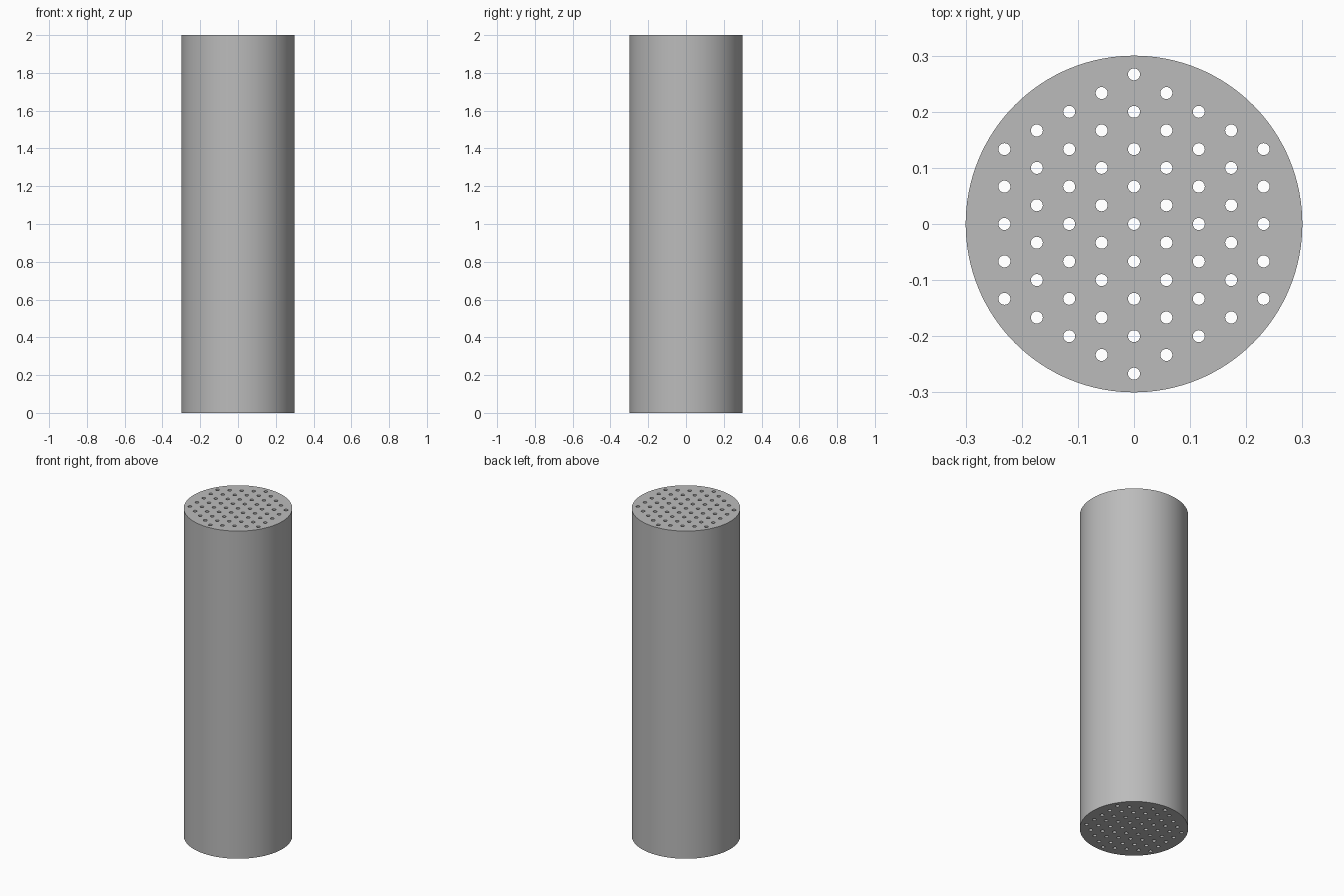
import bpy, bmesh
from math import cos, sin, pi, sqrt

if "Cube" in bpy.data.objects:
    bpy.data.objects.remove(bpy.data.objects["Cube"], do_unlink=True)

RADIUS, HEIGHT = 0.3, 2.0
HOLE_RADIUS, PITCH, RINGS = 0.0107, 0.2 / 3, 4

grey = bpy.data.materials.new("plain_grey")
grey.use_nodes = True
colour = (0.5, 0.5, 0.5, 1.0)
grey.diffuse_color = colour
grey.node_tree.nodes["Principled BSDF"].inputs["Base Color"].default_value = colour


def ring(bm, x, y, radius, sides):
    """Closed loop of edges on the ground plane."""
    verts = [bm.verts.new((x + radius * cos(2 * pi * i / sides),
                           y + radius * sin(2 * pi * i / sides), 0))
             for i in range(sides)]
    return [bm.edges.new((verts[i - 1], verts[i])) for i in range(sides)]


# Cross-section: outer circle with a hexagonal pattern of 61 channels
bm = bmesh.new()
edges = ring(bm, 0, 0, RADIUS, 128)
for column in range(-RINGS, RINGS + 1):
    count = 2 * RINGS + 1 - abs(column)
    for row in range(count):
        edges += ring(bm, column * PITCH * sqrt(3) / 2,
                      (row - (count - 1) / 2) * PITCH, HOLE_RADIUS, 24)
bmesh.ops.triangle_fill(bm, edges=edges, use_beauty=True, normal=(0, 0, 1))

# Raise the section into a solid with channels running right through
raised = bmesh.ops.extrude_face_region(bm, geom=bm.faces[:], use_keep_orig=True)
top = [v for v in raised["geom"] if isinstance(v, bmesh.types.BMVert)]
bmesh.ops.translate(bm, verts=top, vec=(0, 0, HEIGHT))
bmesh.ops.recalc_face_normals(bm, faces=bm.faces[:])

mesh = bpy.data.meshes.new("perforated_cylinder")
bm.to_mesh(mesh)
bm.free()
mesh.materials.append(grey)
body = bpy.data.objects.new("perforated_cylinder", mesh)
bpy.context.collection.objects.link(body)

# Smooth walls, sharp rims
bpy.ops.object.select_all(action='DESELECT')
body.select_set(True)
bpy.context.view_layer.objects.active = body
bpy.ops.object.shade_smooth_by_angle()
